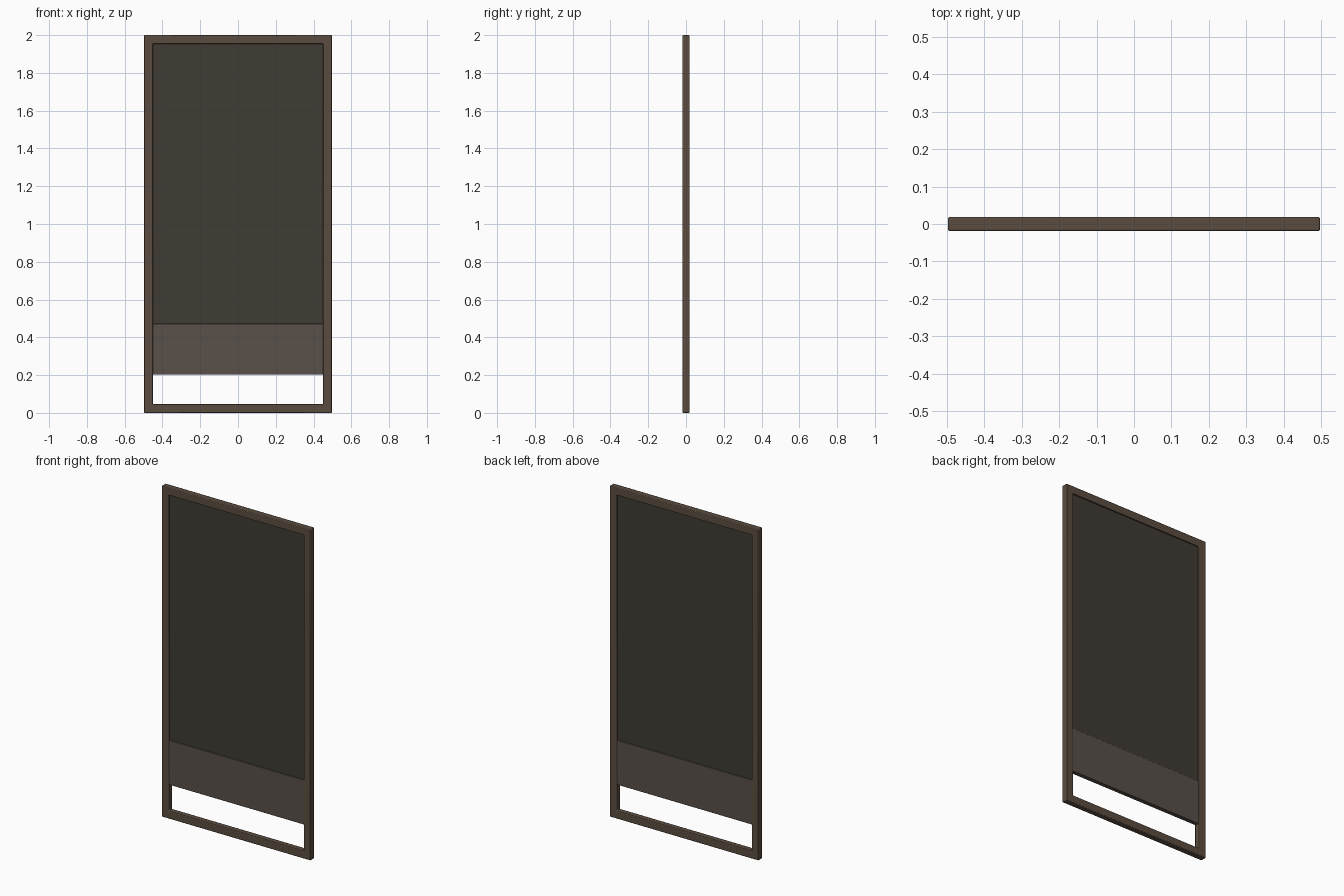
import bpy, bmesh

if "Cube" in bpy.data.objects:
    bpy.data.objects.remove(bpy.data.objects["Cube"])

W, H, T, B = 0.497, 2.0, 0.0185, 0.046  # half width, height, half depth, rail width


def material(name, rgb):
    m = bpy.data.materials.new(name)
    m.diffuse_color = (*rgb, 1)
    m.use_nodes = True
    m.node_tree.nodes["Principled BSDF"].inputs["Base Color"].default_value = m.diffuse_color
    return m


def finish(name, bm, mat, bevel):
    bmesh.ops.recalc_face_normals(bm, faces=bm.faces)
    me = bpy.data.meshes.new(name)
    bm.to_mesh(me)
    bm.free()
    ob = bpy.data.objects.new(name, me)
    bpy.context.collection.objects.link(ob)
    me.materials.append(mat)
    if bevel:
        mod = ob.modifiers.new("soft_edges", 'BEVEL')
        mod.width = bevel
        mod.segments = 2
    bpy.ops.object.select_all(action='DESELECT')
    ob.select_set(True)
    bpy.context.view_layer.objects.active = ob
    bpy.ops.object.shade_smooth_by_angle()
    return ob


def panel(name, z0, z1, half_depth, mat, bevel):
    bm = bmesh.new()
    bmesh.ops.create_cube(bm, size=1)
    for v in bm.verts:
        v.co.x *= 2 * (W - B + 0.001)
        v.co.y *= 2 * half_depth
        v.co.z = (z0 + z1) / 2 + v.co.z * (z1 - z0)
    return finish(name, bm, mat, bevel)


bronze = material("bronze", (0.105, 0.073, 0.05))
dark = material("dark_infill", (0.05, 0.044, 0.034))
taupe = material("taupe", (0.098, 0.08, 0.068))

# Rectangular ring frame: outer and inner loops on both faces
bm = bmesh.new()
rings = []
for y in (-T, T):
    for i in (0, B):
        rings.append([bm.verts.new((x, y, z)) for x, z in
                      ((-W + i, i), (W - i, i), (W - i, H - i), (-W + i, H - i))])
for a, b in ((0, 1), (1, 3), (3, 2), (2, 0)):
    for k in range(4):
        n = (k + 1) % 4
        bm.faces.new((rings[a][k], rings[a][n], rings[b][n], rings[b][k]))
finish("outer_frame", bm, bronze, 0.004)

# Tall recessed infill and thicker lower band above the open gap
panel("main_panel", 0.46, H - B + 0.001, 0.008, dark, 0)
panel("lower_panel", 0.203, 0.472, 0.013, taupe, 0.002)
